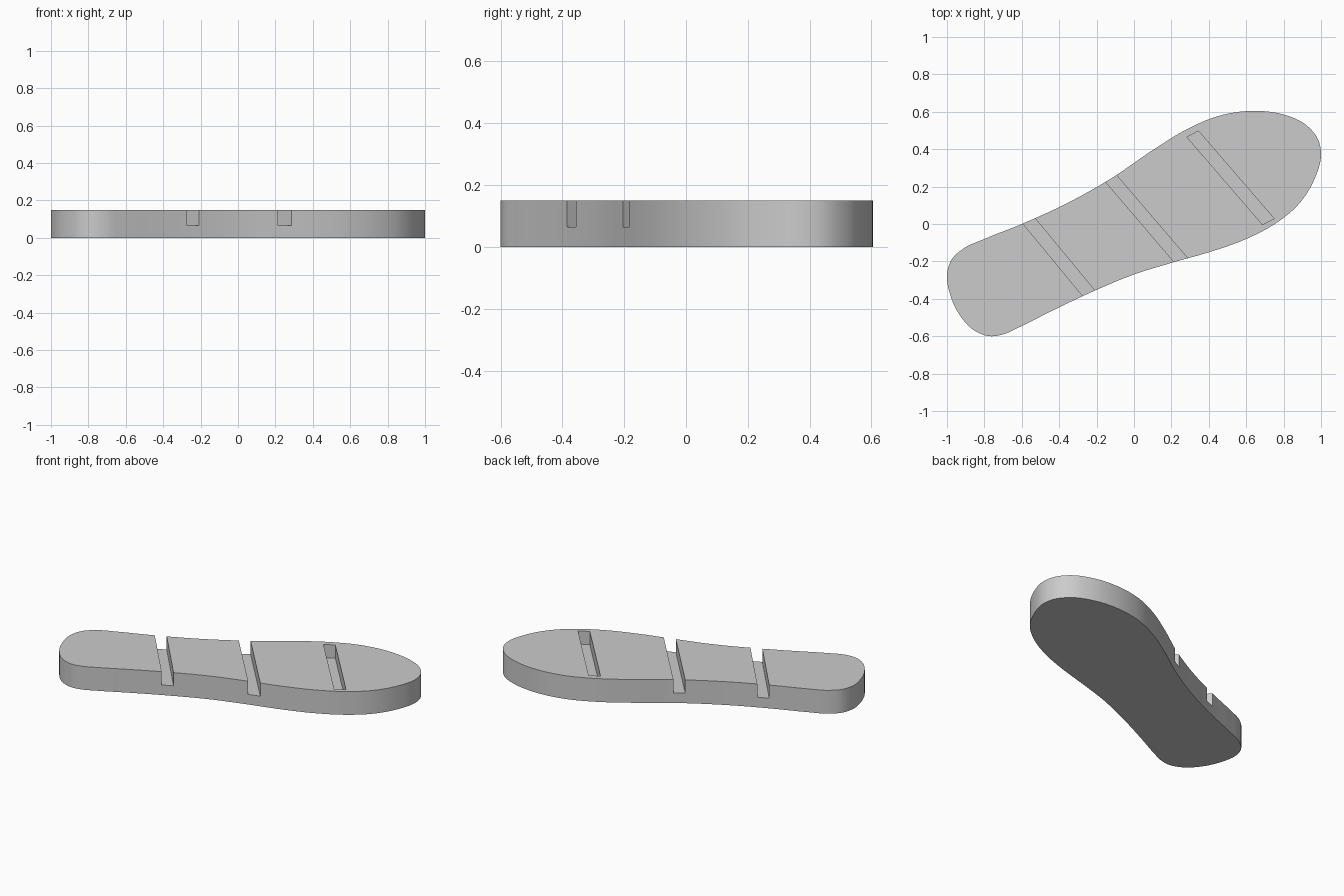
import bpy, bmesh, math
from mathutils import Vector

cube = bpy.data.objects.get("Cube")
if cube:
    bpy.data.objects.remove(cube, do_unlink=True)

HEIGHT, SLOT_FLOOR = 0.15, 0.065

grey = bpy.data.materials.new("plain grey")
grey.use_nodes = True
grey.diffuse_color = (0.6, 0.6, 0.6, 1)
grey.node_tree.nodes["Principled BSDF"].inputs["Base Color"].default_value = (0.6, 0.6, 0.6, 1)


def prism(name, points, bottom, top):
    """Upright solid with the given plan outline."""
    bm = bmesh.new()
    face = bm.faces.new([bm.verts.new((p[0], p[1], bottom)) for p in points])
    up = bmesh.ops.extrude_face_region(bm, geom=[face])["geom"]
    moved = [v for v in up if isinstance(v, bmesh.types.BMVert)]
    bmesh.ops.translate(bm, verts=moved, vec=(0, 0, top - bottom))
    bmesh.ops.recalc_face_normals(bm, faces=bm.faces)
    mesh = bpy.data.meshes.new(name)
    bm.to_mesh(mesh)
    bm.free()
    mesh.materials.append(grey)
    obj = bpy.data.objects.new(name, mesh)
    bpy.context.collection.objects.link(obj)
    return obj


def closed_spline(points, steps):
    """Smooth closed curve through the points, with chord-scaled tangents."""
    pts = [Vector(p) for p in points]
    n = len(pts)

    def tangent(i):
        a, b, c = pts[i - 1], pts[i], pts[(i + 1) % n]
        before, after = (b - a).length, (c - b).length
        return ((b - a) / before * after + (c - b) / after * before) / (before + after)

    result = []
    for i in range(n):
        p, q = pts[i], pts[(i + 1) % n]
        size = (q - p).length
        m, k = tangent(i) * size, tangent((i + 1) % n) * size
        for s in range(steps):
            t = s / steps
            result.append(p * (2*t**3 - 3*t**2 + 1) + m * (t**3 - 2*t**2 + t)
                          + q * (3*t**2 - 2*t**3) + k * (t**3 - t**2))
    return result


# Sole outline, clockwise from the heel
outline = [(-1, -0.27), (-0.975, -0.19), (-0.91, -0.13), (-0.8, -0.08), (-0.6, 0),
           (-0.36, 0.11), (-0.12, 0.245), (0.1, 0.395), (0.28, 0.505), (0.45, 0.577),
           (0.64, 0.605), (0.8, 0.585), (0.92, 0.53), (0.985, 0.45), (1, 0.38),
           (0.965, 0.24), (0.88, 0.105), (0.76, 0.005), (0.6, -0.08), (0.42, -0.145),
           (0.21, -0.205), (0, -0.27), (-0.24, -0.37), (-0.45, -0.47), (-0.62, -0.555),
           (-0.7, -0.59), (-0.77, -0.6), (-0.85, -0.572), (-0.93, -0.49), (-0.985, -0.37)]
sole = prism("sole", closed_spline(outline, 6), 0, HEIGHT)

# Slanted slots: two run out through both edges, the toe slot is closed
along = Vector((0.654, -0.757))
across = Vector((0.031, 0.016))
for name, start, end, overrun in (("heel_slot", (-0.56, 0.018), (-0.245, -0.37), 0.1),
                                  ("middle_slot", (-0.122, 0.243), (0.25, -0.193), 0.1),
                                  ("toe_slot", (0.314, 0.481), (0.718, 0.013), 0)):
    a = Vector(start) - along * overrun
    b = Vector(end) + along * overrun
    cutter = prism(name, (a - across, a + across, b + across, b - across),
                   SLOT_FLOOR, HEIGHT + 0.1)
    cutter.hide_render = True
    cut = sole.modifiers.new(name, 'BOOLEAN')
    cut.operation, cut.solver, cut.object = 'DIFFERENCE', 'EXACT', cutter
    bpy.context.view_layer.objects.active = sole
    bpy.ops.object.modifier_apply(modifier=cut.name)
    bpy.data.objects.remove(cutter, do_unlink=True)

# Smooth rim with crisp edges
bpy.ops.object.select_all(action='DESELECT')
sole.select_set(True)
bpy.context.view_layer.objects.active = sole
bpy.ops.object.shade_smooth_by_angle(angle=math.radians(30))
